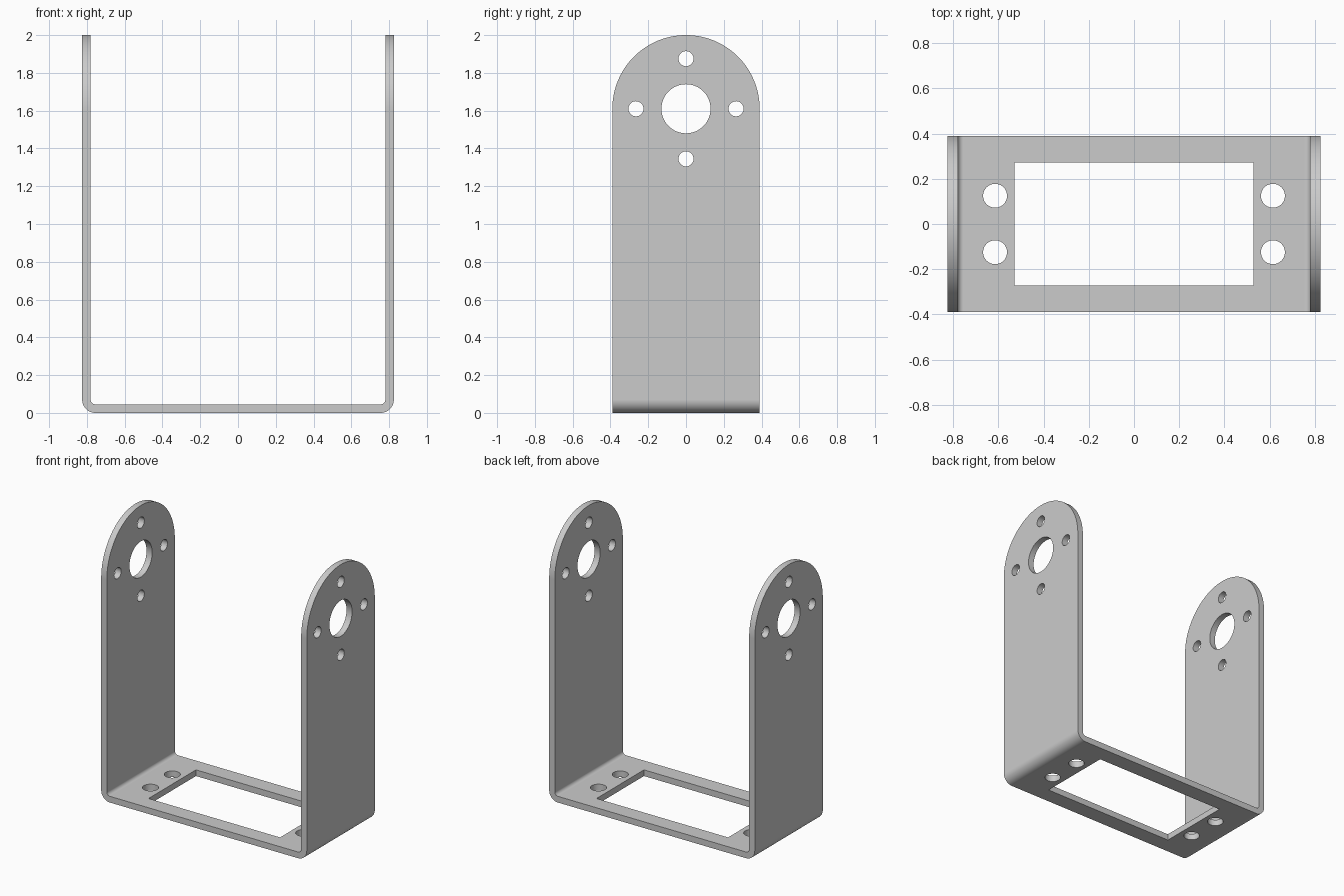
import bpy
import bmesh
from math import sin, cos, pi
from mathutils import Matrix, Vector

if "Cube" in bpy.data.objects:
    bpy.data.objects.remove(bpy.data.objects["Cube"])

HALF_X, HALF_Y, THICK = 0.825, 0.39, 0.045
OUTER_R = 0.07
ARCH_Z = 2 - HALF_Y

metal = bpy.data.materials.new("plain grey metal")
metal.use_nodes = True
grey = (0.6, 0.6, 0.6, 1)
metal.diffuse_color = grey
metal.node_tree.nodes["Principled BSDF"].inputs["Base Color"].default_value = grey


def make_object(name, bm):
    bmesh.ops.recalc_face_normals(bm, faces=bm.faces)
    mesh = bpy.data.meshes.new(name)
    bm.to_mesh(mesh)
    bm.free()
    obj = bpy.data.objects.new(name, mesh)
    bpy.context.collection.objects.link(obj)
    return obj


def prism(name, points, direction):
    """Extrude a closed outline along a direction."""
    bm = bmesh.new()
    face = bm.faces.new([bm.verts.new(p) for p in points])
    moved = bmesh.ops.extrude_face_region(bm, geom=[face], use_keep_orig=True)
    verts = [g for g in moved["geom"] if isinstance(g, bmesh.types.BMVert)]
    bmesh.ops.translate(bm, verts=verts, vec=Vector(direction))
    return make_object(name, bm)


def add_cylinder(bm, radius, depth, matrix, sides):
    bmesh.ops.create_cone(bm, cap_ends=True, segments=sides, radius1=radius,
                          radius2=radius, depth=depth, matrix=matrix)


def arc(cx, cz, r, start, end, steps):
    angles = [start + (end - start) * i / steps for i in range(steps + 1)]
    return [(cx + r * cos(a), cz + r * sin(a)) for a in angles]


# Bent strip: half of the U outline, mirrored to the other side
bend_x, bend_z = HALF_X - OUTER_R, OUTER_R
outer = [(HALF_X, 2.1)] + arc(bend_x, bend_z, OUTER_R, 0, -pi / 2, 12)
inner = arc(bend_x, bend_z, OUTER_R - THICK, -pi / 2, 0, 12) + [(HALF_X - THICK, 2.1)]
outline = (outer + [(-x, z) for x, z in reversed(outer)]
           + [(-x, z) for x, z in reversed(inner)] + inner)
bracket = prism("bracket", [(x, -0.5, z) for x, z in outline], (0, 1, 0))

# Rounded side silhouette that trims the strip
side = [(HALF_Y, -0.2)] + arc(0, ARCH_Z, HALF_Y, 0, pi, 64) + [(-HALF_Y, -0.2)]
silhouette = prism("side_trim", [(-1, y, z) for y, z in side], (2, 0, 0))

# Bearing hole and four screw holes through both arms
bm = bmesh.new()
turn = Matrix.Rotation(pi / 2, 4, "Y")
add_cylinder(bm, 0.13, 2, Matrix.Translation((0, 0, ARCH_Z)) @ turn, 64)
for k in range(4):
    a = k * pi / 2
    spot = Matrix.Translation((0, 0.265 * cos(a), ARCH_Z + 0.265 * sin(a)))
    add_cylinder(bm, 0.04, 2, spot @ turn, 32)
arm_holes = make_object("arm_holes", bm)

# Rectangular window and four mounting holes in the base
bm = bmesh.new()
bmesh.ops.create_cube(bm, size=1, matrix=Matrix.Diagonal((1.056, 0.544, 0.4, 1)))
for x in (-0.615, 0.615):
    for y in (-0.125, 0.125):
        add_cylinder(bm, 0.053, 0.4, Matrix.Translation((x, y, 0)), 40)
base_holes = make_object("base_holes", bm)

# Cut the bracket
bpy.ops.object.select_all(action="DESELECT")
bpy.context.view_layer.objects.active = bracket
bracket.select_set(True)
for cutter, operation in ((silhouette, "INTERSECT"), (arm_holes, "DIFFERENCE"),
                          (base_holes, "DIFFERENCE")):
    cutter.hide_render = True
    mod = bracket.modifiers.new(cutter.name, "BOOLEAN")
    mod.object, mod.operation, mod.solver = cutter, operation, "EXACT"
    bpy.ops.object.modifier_apply(modifier=mod.name)
    bpy.data.objects.remove(cutter)

# Smooth the bends while keeping the flats flat
bracket.data.materials.clear()
bracket.data.materials.append(metal)
bpy.ops.object.shade_smooth_by_angle(angle=pi / 6)
weighted = bracket.modifiers.new("flat_normals", "WEIGHTED_NORMAL")
weighted.keep_sharp = True
